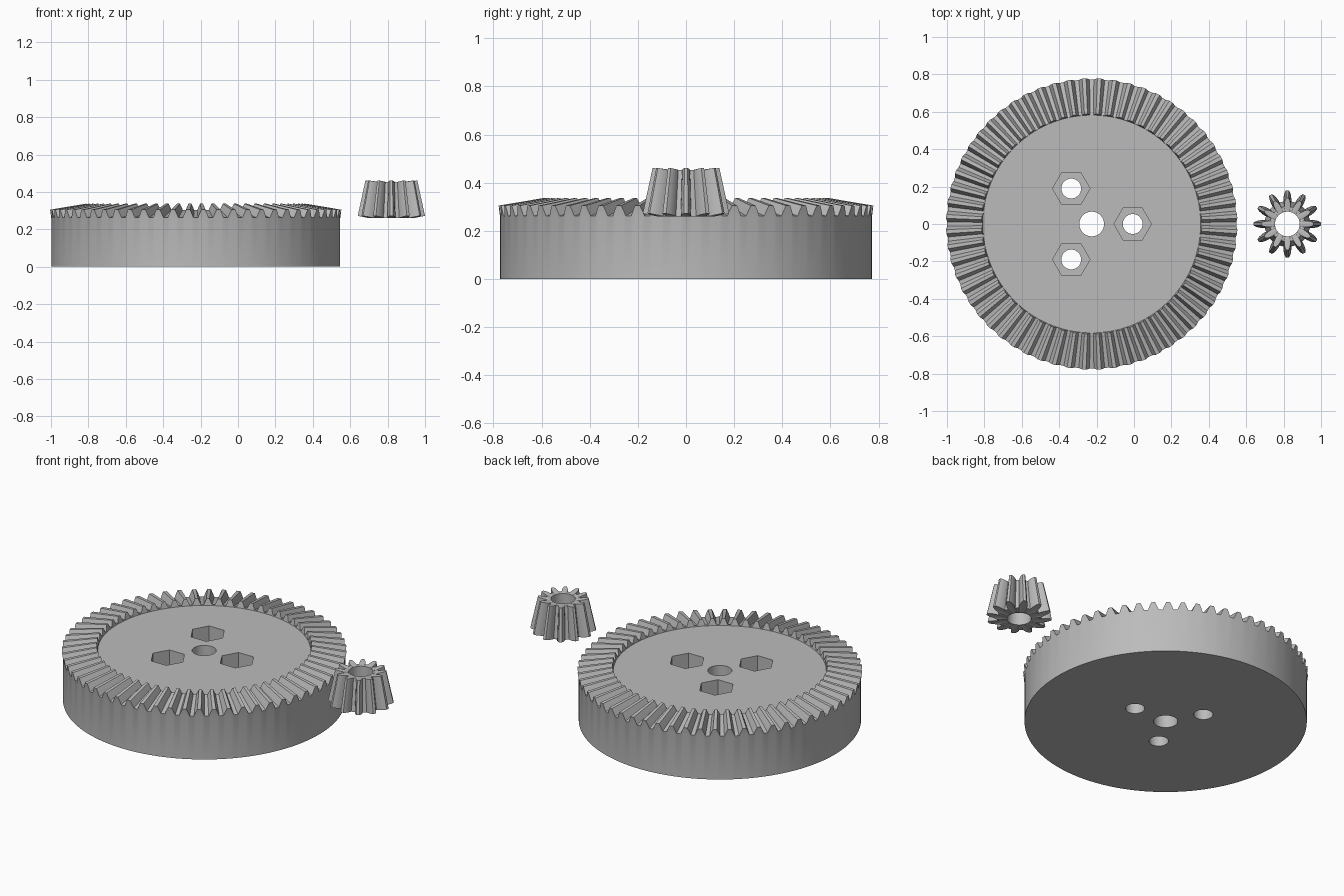
import bpy, bmesh, math

if "Cube" in bpy.data.objects:
    bpy.data.objects.remove(bpy.data.objects["Cube"], do_unlink=True)

# One grey for everything
grey = bpy.data.materials.new("steel_grey")
grey.use_nodes = True
colour = (0.5, 0.5, 0.5, 1)
grey.diffuse_color = colour
grey.node_tree.nodes["Principled BSDF"].inputs["Base Color"].default_value = colour


def add_object(name, bm, location):
    bmesh.ops.recalc_face_normals(bm, faces=bm.faces)
    mesh = bpy.data.meshes.new(name)
    bm.to_mesh(mesh)
    bm.free()
    mesh.materials.append(grey)
    obj = bpy.data.objects.new(name, mesh)
    obj.location = location
    bpy.context.collection.objects.link(obj)
    return obj


def tooth_steps(teeth, flank, phase):
    """Angle and tooth height (0 root, 1 tip) at every step round a gear."""
    half = flank + [(-w, h) for w, h in reversed(flank)]
    pitch = math.tau / teeth
    return [((t + phase - w) * pitch, h) for t in range(teeth) for w, h in half]


def gear_mesh(steps, section, closed):
    """Sweep a height dependent section round z; cap the ends or close the loop."""
    bm = bmesh.new()
    columns = []
    for a, h in steps:
        columns.append([bm.verts.new((r * math.cos(a), r * math.sin(a), z))
                        for r, z in section(h)])
    rows = len(columns[0])
    for i, col in enumerate(columns):
        nxt = columns[(i + 1) % len(columns)]
        for j in range(rows if closed else rows - 1):
            k = (j + 1) % rows
            bm.faces.new((col[j], nxt[j], nxt[k], col[k]))
    if not closed:
        bm.faces.new([c[0] for c in columns])
        bm.faces.new([c[-1] for c in columns])
    return bm


def smooth(obj):
    bpy.ops.object.select_all(action="DESELECT")
    obj.select_set(True)
    bpy.context.view_layer.objects.active = obj
    bpy.ops.object.shade_smooth_by_angle(angle=math.radians(20))


# Large ring gear: drum, bevelled teeth and flat recessed face
def ring_section(h):
    return [(0.772, 0), (0.772, 0.26),
            (0.773 + 0.006 * h, 0.262 + 0.043 * h),
            (0.583 + 0.006 * h, 0.304 + 0.033 * h),
            (0.582, 0.298)]


ring_flank = [(0.36, 0), (0.25, 0.5), (0.13, 1)]
ring = add_object("ring_gear",
                  gear_mesh(tooth_steps(60, ring_flank, 0.5), ring_section, False),
                  (-0.226, 0, 0))


# Cutters: axle bore, three bolt holes and hexagonal nut pockets
def cut(name, sides, radius, x, y, low):
    bm = bmesh.new()
    bmesh.ops.create_cone(bm, cap_ends=True, segments=sides, radius1=radius,
                          radius2=radius, depth=0.6)
    # Turn so that a corner points along x
    first = bm.verts[:][0].co
    turn = -math.atan2(first.y, first.x)
    for v in bm.verts:
        v.co.x, v.co.y = (v.co.x * math.cos(turn) - v.co.y * math.sin(turn),
                          v.co.x * math.sin(turn) + v.co.y * math.cos(turn))
    cutter = add_object(name, bm, (x, y, low + 0.3))
    mod = ring.modifiers.new(name, "BOOLEAN")
    mod.operation = "DIFFERENCE"
    mod.solver = "EXACT"
    mod.object = cutter
    bpy.context.view_layer.objects.active = ring
    bpy.context.view_layer.update()
    bpy.ops.object.modifier_apply(modifier=name)
    bpy.data.objects.remove(cutter, do_unlink=True)


cut("axle_bore", 48, 0.066, -0.226, 0, -0.1)
for i in range(3):
    a = i * math.tau / 3
    x, y = -0.226 + 0.219 * math.cos(a), 0.219 * math.sin(a)
    cut("nut_pocket", 6, 0.1, x, y, 0.13)
    cut("bolt_hole", 36, 0.053, x, y, -0.1)
smooth(ring)


# Small pinion: tapered toothed collar with a bore
def pinion_section(h):
    return [(0.066, 0.26),
            (0.122 + 0.058 * h, 0.26 + 0.012 * h),
            (0.094 + 0.045 * h, 0.452 + 0.009 * h),
            (0.066, 0.452)]


pinion_flank = [(0.33, 0), (0.31, 0.2), (0.26, 0.45), (0.19, 0.75), (0.09, 1)]
pinion = add_object("pinion_gear",
                    gear_mesh(tooth_steps(12, pinion_flank, 0), pinion_section, True),
                    (0.82, 0, 0))
smooth(pinion)
